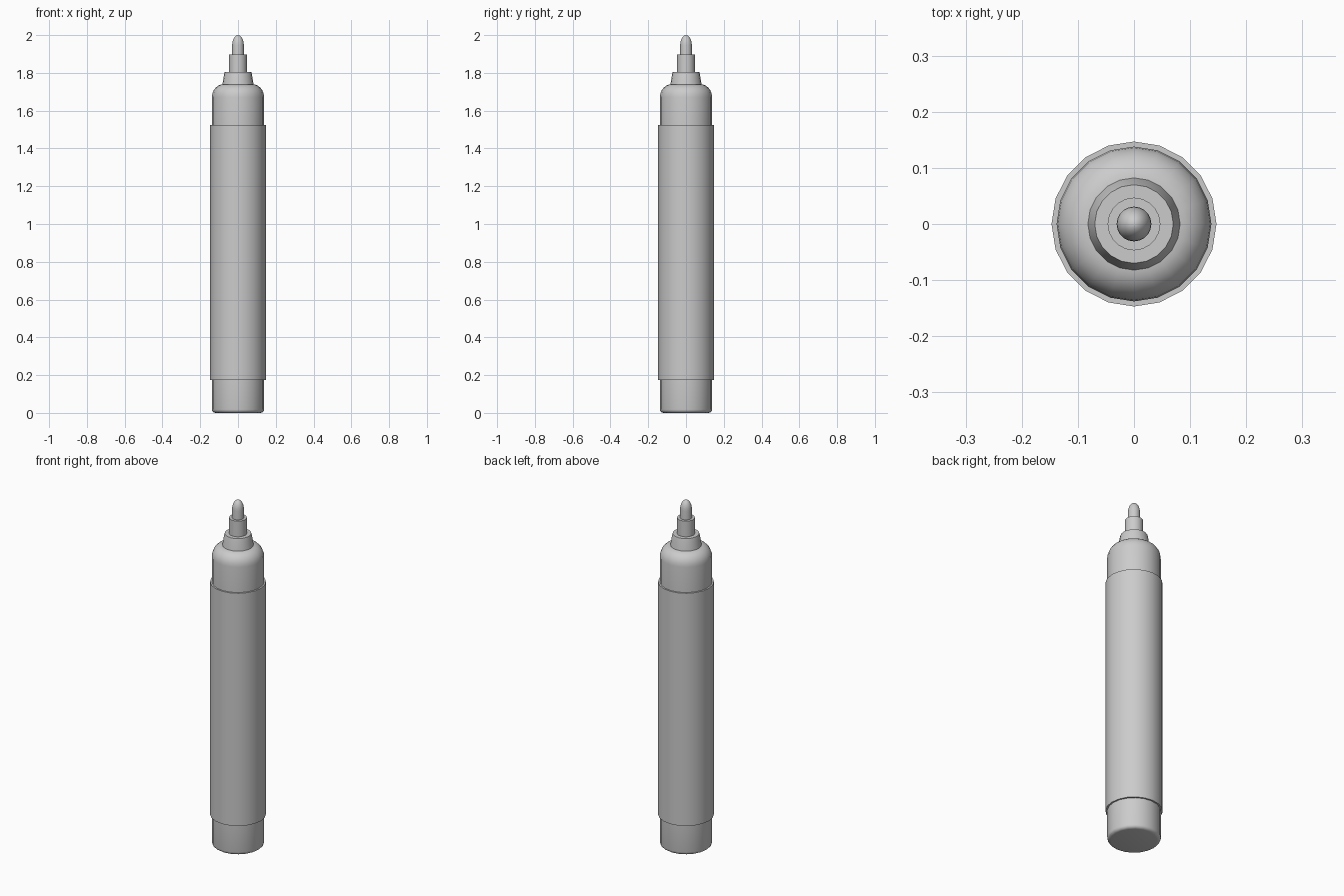
import bpy, bmesh
from math import cos, sin, pi, radians

if "Cube" in bpy.data.objects:
    bpy.data.objects.remove(bpy.data.objects["Cube"])

SIDES = 20


def arc(cr, cz, rr, rz, a0, a1, n):
    """Points of an elliptical arc in the (radius, height) plane."""
    return [(cr + rr * cos(radians(a0 + (a1 - a0) * i / n)),
             cz + rz * sin(radians(a0 + (a1 - a0) * i / n))) for i in range(n + 1)]


def lathe(name, profile):
    """Revolve a bottom-to-top (radius, height) profile; both ends are closed."""
    bm = bmesh.new()
    rings = []
    for r, z in profile:
        if r < 1e-4:
            rings.append([bm.verts.new((0, 0, z))] * SIDES)
        else:
            rings.append([bm.verts.new((r * cos(2 * pi * i / SIDES),
                                        r * sin(2 * pi * i / SIDES), z))
                          for i in range(SIDES)])
    for lo, hi in zip(rings, rings[1:]):
        for i in range(SIDES):
            j = (i + 1) % SIDES
            quad = [lo[i], lo[j], hi[j], hi[i]]
            bm.faces.new(list(dict.fromkeys(quad)))
    if profile[0][0] > 1e-4:
        bm.faces.new(rings[0][::-1])
    if profile[-1][0] > 1e-4:
        bm.faces.new(rings[-1])
    mesh = bpy.data.meshes.new(name)
    bm.to_mesh(mesh)
    bm.free()
    obj = bpy.data.objects.new(name, mesh)
    bpy.context.collection.objects.link(obj)
    bpy.ops.object.select_all(action='DESELECT')
    bpy.context.view_layer.objects.active = obj
    obj.select_set(True)
    bpy.ops.object.shade_smooth_by_angle(angle=radians(35))


# end plug with a softened bottom edge
lathe("end_plug", arc(0.119, 0.018, 0.019, 0.018, -90, 0, 4) + [(0.138, 0.20)])

# main barrel sleeve
lathe("barrel", [(0.147, 0.175), (0.147, 1.525)])

# rounded shoulder above the barrel
lathe("shoulder", [(0.138, 1.50)] + arc(0.077, 1.672, 0.061, 0.068, 0, 90, 6))

# tapered collar
lathe("collar", [(0.083, 1.735), (0.080, 1.752), (0.073, 1.795), (0.070, 1.806)])

# nib holder
lathe("nib_holder", [(0.047, 1.79), (0.047, 1.897)])

# bullet nib
lathe("nib", [(0.031, 1.88)] + arc(0, 1.947, 0.031, 0.053, 0, 90, 6))
